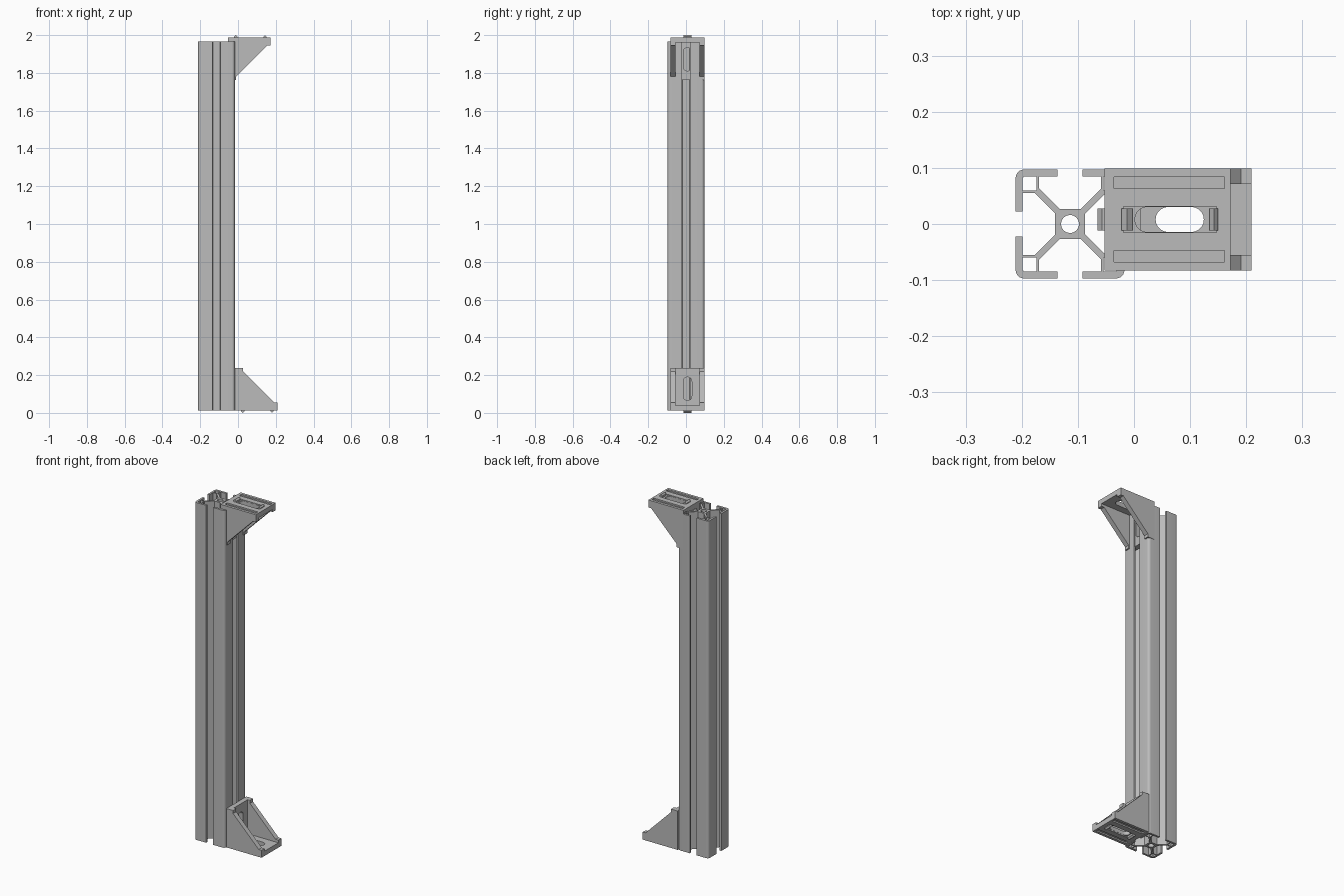
import bpy, bmesh
from math import sin, cos, pi, radians
from mathutils import Vector

cube = bpy.data.objects.get("Cube")
if cube:
    bpy.data.objects.remove(cube)

grey = bpy.data.materials.new("aluminium grey")
grey.use_nodes = True
GREY = (0.5, 0.5, 0.5, 1)
grey.diffuse_color = GREY
grey.node_tree.nodes["Principled BSDF"].inputs["Base Color"].default_value = GREY


def arc(cx, cy, r, start, end, n):
    return [(cx + r * cos(radians(start + (end - start) * i / n)),
             cy + r * sin(radians(start + (end - start) * i / n))) for i in range(n + 1)]


def add_object(name, mesh):
    obj = bpy.data.objects.new(name, mesh)
    bpy.context.collection.objects.link(obj)
    mesh.materials.clear()
    mesh.materials.append(grey)
    return obj


def smooth(obj):
    bpy.ops.object.select_all(action='DESELECT')
    obj.select_set(True)
    bpy.context.view_layer.objects.active = obj
    bpy.ops.object.shade_smooth_by_angle(angle=radians(25))


def prism(name, outline, lo, hi, place):
    """Extrude an outline (a, b) from c = lo to c = hi; place maps (a, b, c) to space."""
    bm = bmesh.new()
    rings = [[bm.verts.new(place(a, b, c)) for a, b in outline] for c in (lo, hi)]
    bm.faces.new(rings[0])
    bm.faces.new(rings[1])
    n = len(outline)
    for i in range(n):
        j = (i + 1) % n
        bm.faces.new((rings[0][i], rings[0][j], rings[1][j], rings[1][i]))
    bmesh.ops.recalc_face_normals(bm, faces=bm.faces)
    mesh = bpy.data.meshes.new(name)
    bm.to_mesh(mesh)
    bm.free()
    return add_object(name, mesh)


def rect(a0, a1, b0, b1):
    return [(a0, b0), (a1, b0), (a1, b1), (a0, b1)]


# Slotted rail: one quarter of the section turned four times, with holes
def turn(points, k):
    for _ in range(k):
        points = [(-y, x) for x, y in points]
    return points


half_quarter = [(0.027, 0.019), (0.063, 0.055), (0.085, 0.055), (0.085, 0.022), (0.097, 0.022)]
quarter = (half_quarter + arc(0.082, 0.082, 0.015, 0, 90, 6)
           + [(y, x) for x, y in reversed(half_quarter)])
cavity = [(0.06, 0.06), (0.085, 0.06)] + arc(0.079, 0.079, 0.006, 0, 90, 3) + [(0.06, 0.085)]
loops = [sum((turn(quarter, k) for k in range(4)), [])]
loops += [turn(cavity, k) for k in range(4)]
loops.append(arc(0, 0, 0.016, 0, 345, 23))

RAIL_BOTTOM, RAIL_TOP = 0.012, 1.965
curve = bpy.data.curves.new("rail section", 'CURVE')
curve.dimensions = '2D'
curve.fill_mode = 'BOTH'
curve.extrude = (RAIL_TOP - RAIL_BOTTOM) / 2
for loop in loops:
    spline = curve.splines.new('POLY')
    spline.points.add(len(loop) - 1)
    for point, (x, y) in zip(spline.points, loop):
        point.co = (x, y, 0, 1)
    spline.use_cyclic_u = True
helper = bpy.data.objects.new("rail section", curve)
bpy.context.collection.objects.link(helper)
bpy.context.view_layer.update()
rail_mesh = bpy.data.meshes.new_from_object(
    helper.evaluated_get(bpy.context.evaluated_depsgraph_get()))
bpy.data.objects.remove(helper)
bm = bmesh.new()
bm.from_mesh(rail_mesh)
bmesh.ops.remove_doubles(bm, verts=bm.verts, dist=1e-5)
bmesh.ops.recalc_face_normals(bm, faces=bm.faces)
bm.to_mesh(rail_mesh)
bm.free()
rail = add_object("slotted_rail", rail_mesh)
rail.location = (-0.114, 0, (RAIL_BOTTOM + RAIL_TOP) / 2)
smooth(rail)

# Corner brackets: u runs along +x, v runs up or down from the outer corner
LEG, PAD, WALL = 0.225, 0.043, 0.028
HALF, INNER, MID_Y = 0.091, 0.063, 0.008


def bracket(name, corner_x, corner_z, up):
    def space(u, v, y):
        return Vector((corner_x + u, MID_Y + y, corner_z + up * v))

    # Each arm uses a = along the arm, b = across, c = depth from its outer face
    arms = [lambda a, b, c: space(a, c, b), lambda a, b, c: space(c, a, b)]

    side = [(0, 0), (LEG, 0), (LEG, PAD), (LEG - 0.018, PAD),
            (PAD, LEG - 0.018), (PAD, LEG), (0, LEG)]
    body = prism(name, side, -HALF, HALF, space)

    cutters = [prism("pocket_cutter", rect(WALL, 0.4, WALL, 0.4), -INNER, INNER, space)]
    slot = arc(0.155, 0, 0.0225, -90, 90, 10) + arc(0.077, 0, 0.0225, 90, 270, 10)
    for arm in arms:
        cutters.append(prism("recess_cutter", rect(0.034, 0.2, -0.0235, 0.0235), -0.02, 0.006, arm))
        cutters.append(prism("slot_cutter", slot, -0.03, 0.05, arm))
        for s in (-1, 1):
            groove = rect(0.017, 0.214, s * 0.0655 - 0.01, s * 0.0655 + 0.01)
            cutters.append(prism("groove_cutter", groove, -0.02, 0.008, arm))

    for cutter in cutters:
        cutter.hide_render = True
        mod = body.modifiers.new("cut", 'BOOLEAN')
        mod.operation = 'DIFFERENCE'
        mod.solver = 'EXACT'
        mod.object = cutter
    bpy.context.view_layer.update()
    cut_mesh = bpy.data.meshes.new_from_object(
        body.evaluated_get(bpy.context.evaluated_depsgraph_get()))
    body.modifiers.clear()
    body.data = cut_mesh
    for cutter in cutters:
        bpy.data.objects.remove(cutter)
    smooth(body)

    # Wedge-shaped locating tabs at both ends of each slot
    for i, arm in enumerate(arms):
        for label, outer, inner in (("inner", 0.031, 0.05), ("outer", 0.203, 0.188)):
            wedge = [(outer, 0.008), (outer, -0.004), ((outer + inner) / 2, -0.012),
                     (inner, -0.004), (inner, 0.008)]
            prism(f"{name}_{label}_tab_{i + 1}", wedge, -0.02, 0.02,
                  lambda a, c, b, arm=arm: arm(a, b, c))


bracket("lower_bracket", -0.016, 0.012, 1)
bracket("upper_bracket", -0.053, 1.988, -1)
